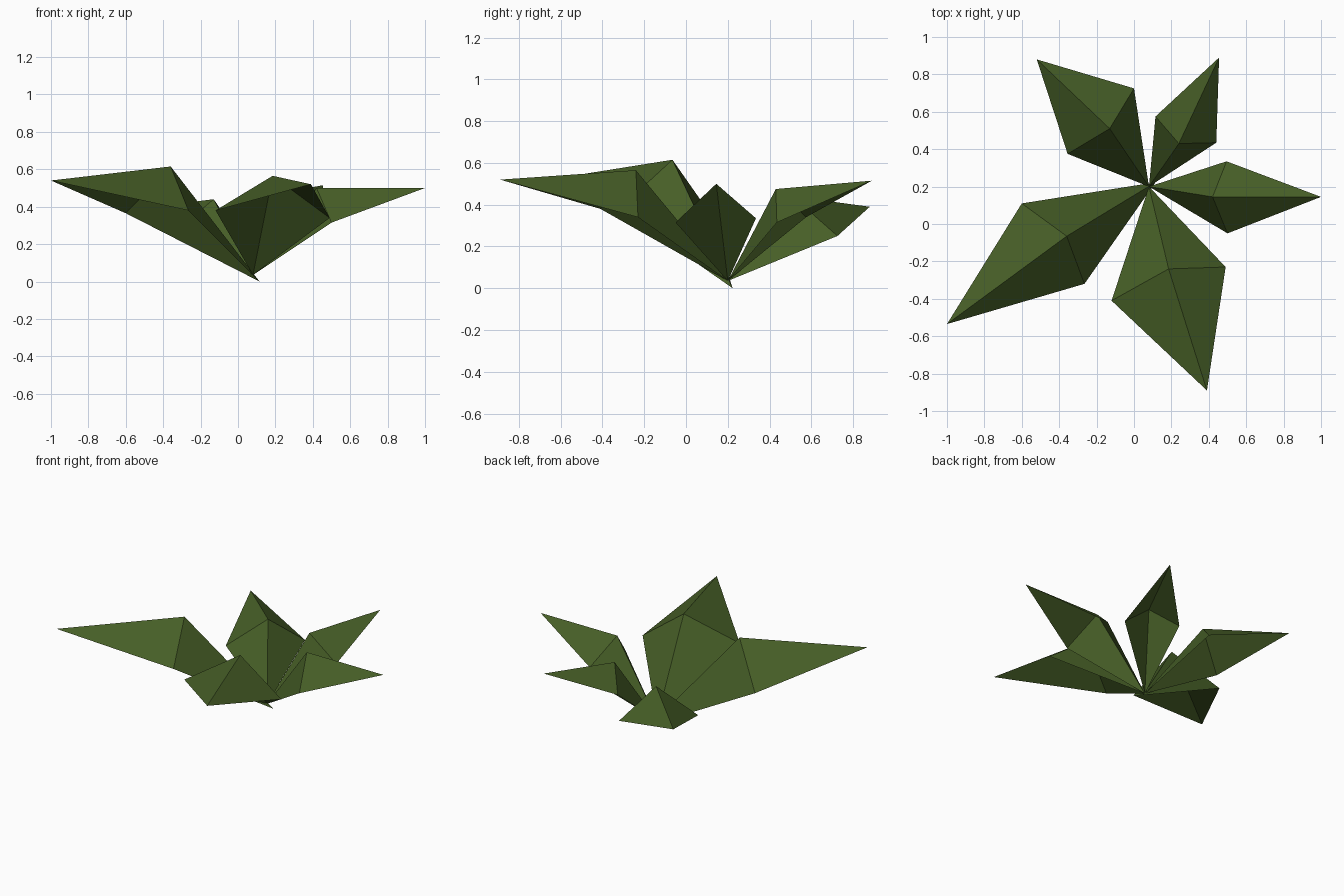
import bpy
import bmesh

if "Cube" in bpy.data.objects:
    bpy.data.objects.remove(bpy.data.objects["Cube"])

# One leaf green for the whole plant
green = bpy.data.materials.new("leaf green")
green.diffuse_color = (0.062, 0.113, 0.020, 1.0)
green.use_nodes = True
green.node_tree.nodes["Principled BSDF"].inputs["Base Color"].default_value = green.diffuse_color


def leaf(name, base, left, ridge, right, tip):
    """Folded low-poly leaf: four flat facets meeting at a raised ridge point."""
    bm = bmesh.new()
    b, l, m, r, t = [bm.verts.new(p) for p in (base, left, ridge, right, tip)]
    for tri in ((b, m, l), (b, r, m), (l, m, t), (m, r, t)):
        f = bm.faces.new(tri)
        f.normal_update()
        if f.normal.z < 0:          # upper side faces up
            f.normal_flip()
        f.smooth = False
    mesh = bpy.data.meshes.new(name)
    bm.to_mesh(mesh)
    bm.free()
    mesh.materials.append(green)
    bpy.context.collection.objects.link(bpy.data.objects.new(name, mesh))


root = (0.08, 0.20, 0.035)

# Largest leaf, its stem end reaches the ground
leaf("front_left_leaf", (0.115, 0.223, 0.0), (-0.60, 0.11, 0.365),
     (-0.36, -0.065, 0.615), (-0.265, -0.32, 0.38), (-1.0, -0.535, 0.54))
# Remaining leaves fan out from the shared root
leaf("front_right_leaf", root, (-0.12, -0.41, 0.38),
     (0.185, -0.24, 0.565), (0.49, -0.23, 0.34), (0.39, -0.89, 0.52))
leaf("right_leaf", root, (0.50, -0.05, 0.315),
     (0.42, 0.145, 0.50), (0.495, 0.335, 0.335), (1.0, 0.145, 0.50))
leaf("back_right_leaf", root, (0.44, 0.435, 0.315),
     (0.24, 0.43, 0.475), (0.115, 0.575, 0.34), (0.455, 0.89, 0.515))
leaf("back_left_leaf", root, (0.0, 0.725, 0.25),
     (-0.13, 0.51, 0.44), (-0.355, 0.375, 0.25), (-0.52, 0.88, 0.39))
